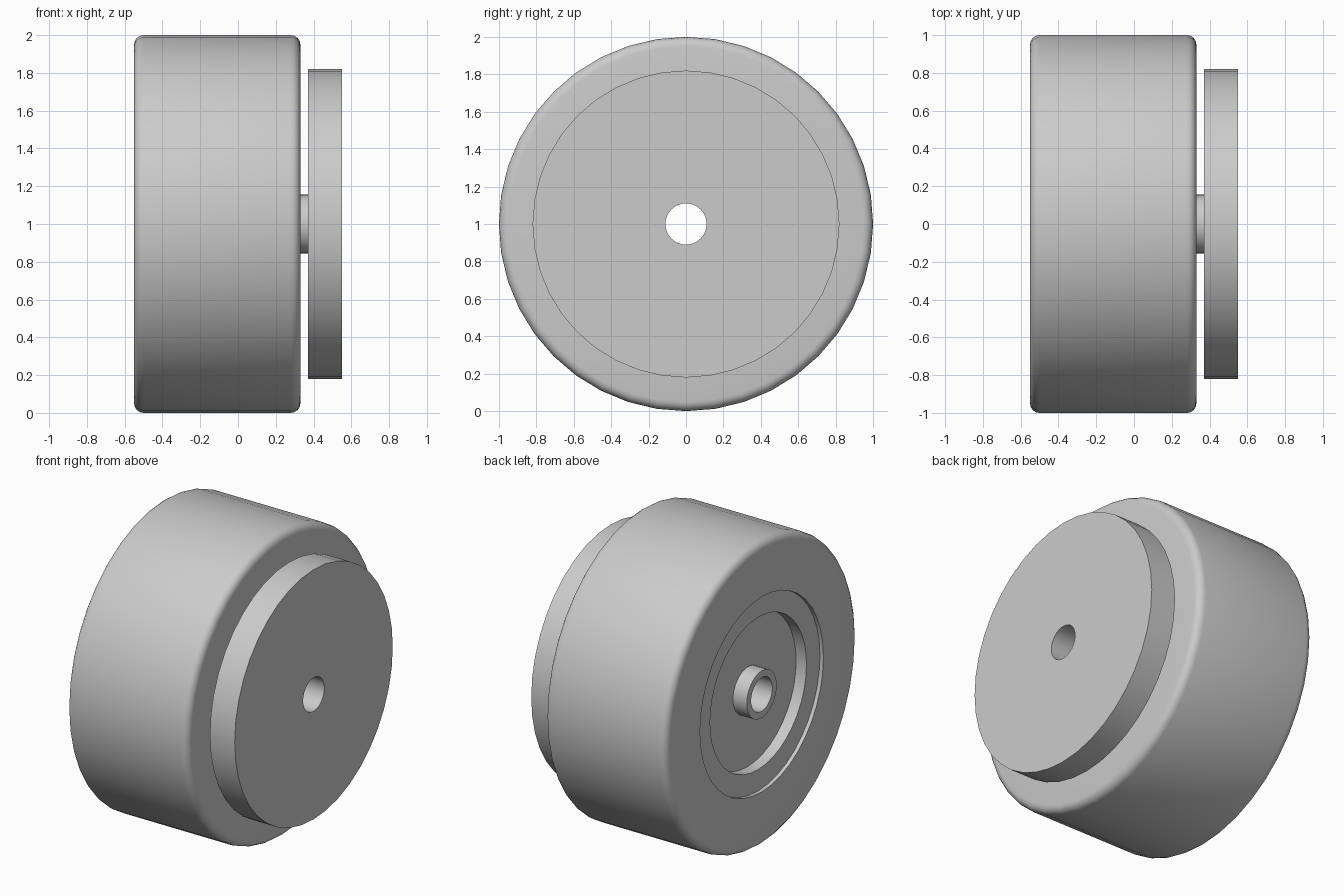
import bpy, bmesh
from math import cos, sin, pi, radians

cube = bpy.data.objects.get("Cube")
if cube:
    bpy.data.objects.remove(cube, do_unlink=True)

SIDES = 40
grey = bpy.data.materials.new("light grey")
grey.use_nodes = True
colour = (0.6, 0.6, 0.6, 1)
grey.diffuse_color = colour
grey.node_tree.nodes["Principled BSDF"].inputs["Base Color"].default_value = colour


def lathe(name, profile):
    """Spin a closed (x, radius) profile around the axle, which runs along x at z = 1."""
    bm = bmesh.new()
    rings = []
    for i in range(SIDES):
        a = 2 * pi * i / SIDES
        rings.append([bm.verts.new((x, r * cos(a), 1 + r * sin(a))) for x, r in profile])
    n = len(profile)
    for i in range(SIDES):
        p, q = rings[i], rings[(i + 1) % SIDES]
        for j in range(n):
            k = (j + 1) % n
            bm.faces.new((p[j], p[k], q[k], q[j]))
    bmesh.ops.recalc_face_normals(bm, faces=bm.faces)
    mesh = bpy.data.meshes.new(name)
    bm.to_mesh(mesh)
    bm.free()
    mesh.materials.append(grey)
    obj = bpy.data.objects.new(name, mesh)
    bpy.context.collection.objects.link(obj)
    bpy.ops.object.select_all(action='DESELECT')
    obj.select_set(True)
    bpy.context.view_layer.objects.active = obj
    bpy.ops.object.shade_smooth_by_angle(angle=radians(30))
    return obj


LEFT, RIGHT = -0.55, 0.33      # tyre faces
TYRE_BORE, RIM_BORE, HUB, HOLE = 0.64, 0.5, 0.155, 0.11
FILLET, LIP, DISH = 0.05, 0.025, 0.1

# Tyre with rounded shoulders
arc = [k * pi / 8 for k in range(5)]
shoulder_l = [(LEFT + FILLET * (1 - sin(a)), 1 - FILLET * (1 - cos(a))) for a in reversed(arc)]
shoulder_r = [(RIGHT - FILLET * (1 - sin(a)), 1 - FILLET * (1 - cos(a))) for a in arc]
lathe("tyre", [(LEFT, TYRE_BORE)] + shoulder_l[::-1][::-1] + shoulder_r + [(RIGHT, TYRE_BORE)])

# Rim dished on both faces, with a bored hub reaching the drive disc
lathe("rim", [
    (LEFT, HOLE), (LEFT, HUB), (LEFT + DISH, HUB), (LEFT + DISH, RIM_BORE),
    (LEFT + LIP, RIM_BORE), (LEFT + LIP, TYRE_BORE),
    (RIGHT - LIP, TYRE_BORE), (RIGHT - LIP, RIM_BORE),
    (RIGHT - DISH, RIM_BORE), (RIGHT - DISH, HUB), (0.37, HUB), (0.37, HOLE)])

# Flat outer disc
lathe("disc", [(0.37, HOLE), (0.37, 0.82), (0.55, 0.82), (0.55, HOLE)])
